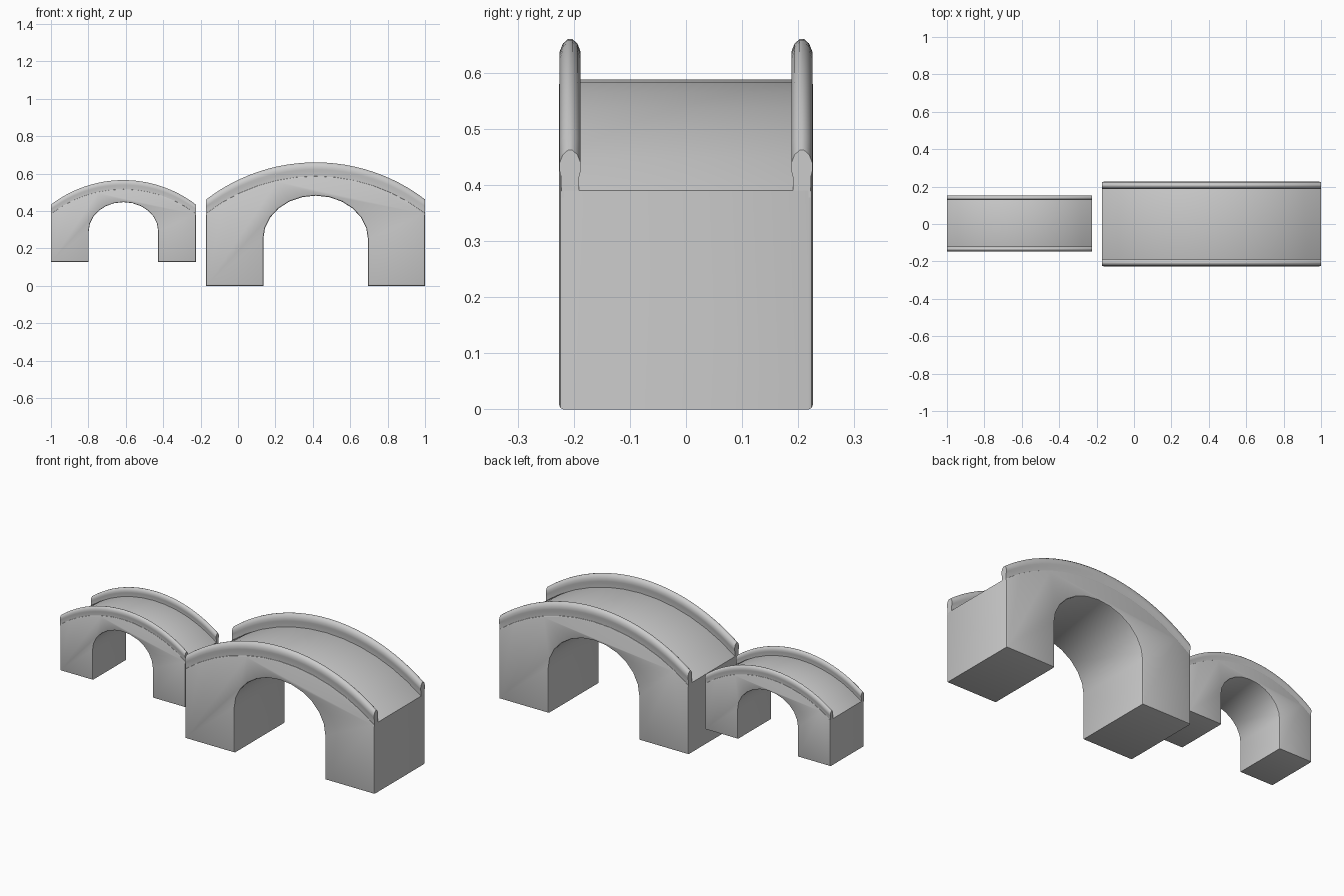
import bpy, bmesh, math
from mathutils import Vector

cube = bpy.data.objects.get("Cube")
if cube:
    bpy.data.objects.remove(cube, do_unlink=True)

stone = bpy.data.materials.new("grey_stone")
stone.use_nodes = True
GREY = (0.6, 0.6, 0.6, 1)
stone.diffuse_color = GREY
stone.node_tree.nodes["Principled BSDF"].inputs["Base Color"].default_value = GREY

HALF_LEN, HALF_DEPTH = 0.585, 0.226
DECK_END, DECK_RISE = 0.39, 0.198
OPEN_HALF, SPRING, OPEN_RISE = 0.28, 0.25, 0.232
STEPS = 12


def deck_arc(steps):
    """Points (x, z) along the circular deck, from left to right."""
    radius = (HALF_LEN ** 2 + DECK_RISE ** 2) / (2 * DECK_RISE)
    sweep = math.asin(HALF_LEN / radius)
    top = DECK_END + DECK_RISE
    pts = []
    for i in range(steps + 1):
        a = sweep * (2 * i / steps - 1)
        pts.append((radius * math.sin(a), top - radius * (1 - math.cos(a))))
    return pts


def finish(bm, name, place, smooth_angle):
    bmesh.ops.recalc_face_normals(bm, faces=bm.faces[:])
    mesh = bpy.data.meshes.new(name)
    bm.to_mesh(mesh)
    bm.free()
    mesh.materials.append(stone)
    obj = bpy.data.objects.new(name, mesh)
    bpy.context.collection.objects.link(obj)
    obj.location, size = place
    obj.scale = (size, size, size)
    bpy.ops.object.select_all(action='DESELECT')
    obj.select_set(True)
    bpy.context.view_layer.objects.active = obj
    bpy.ops.object.shade_smooth_by_angle(angle=math.radians(smooth_angle))


def arch_body(name, place):
    # Outline: over the deck, down the right leg, through the opening, down the left leg
    outline = deck_arc(STEPS) + [(HALF_LEN, 0), (OPEN_HALF, 0)]
    for i in range(STEPS + 1):
        a = math.pi * i / STEPS
        outline.append((OPEN_HALF * math.cos(a), SPRING + OPEN_RISE * math.sin(a)))
    outline += [(-OPEN_HALF, 0), (-HALF_LEN, 0)]
    bm = bmesh.new()
    front = bm.faces.new([bm.verts.new((x, -HALF_DEPTH, z)) for x, z in outline])
    ext = bmesh.ops.extrude_face_region(bm, geom=[front], use_keep_orig=True)
    moved = [g for g in ext["geom"] if isinstance(g, bmesh.types.BMVert)]
    bmesh.ops.translate(bm, verts=moved, vec=Vector((0, 2 * HALF_DEPTH, 0)))
    bmesh.ops.recalc_face_normals(bm, faces=bm.faces[:])
    # Round the rims of the front and back walls
    rims = [e for e in bm.edges if abs(e.verts[0].co.y - e.verts[1].co.y) < 1e-5]
    bmesh.ops.bevel(bm, geom=rims, offset=0.008, segments=2, profile=0.5,
                    affect='EDGES', clamp_overlap=True)
    finish(bm, name, place, 25)


def parapet(name, side, place):
    # Narrow wall with a wider rounded cap, swept along the deck
    half = [(0.0155, -0.012), (0.0155, 0.022), (0.0185, 0.034),
            (0.0185, 0.050), (0.013, 0.064), (0.004, 0.072)]
    section = half + [(-w, h) for w, h in reversed(half)]
    bm = bmesh.new()
    rings = [[bm.verts.new((x, side * 0.2065 + w, z + h)) for w, h in section]
             for x, z in deck_arc(2 * STEPS)]
    n = len(section)
    for a, b in zip(rings, rings[1:]):
        for i in range(n):
            j = (i + 1) % n
            bm.faces.new((a[i], a[j], b[j], b[i]))
    bm.faces.new(rings[0])
    bm.faces.new(rings[-1])
    finish(bm, name, place, 45)


bridges = {"large": ((0.415, 0, 0), 1.0), "small": ((-0.6125, 0.003, 0.128), 0.6625)}
for label, place in bridges.items():
    arch_body(label + "_bridge_arch", place)
    parapet(label + "_bridge_front_parapet", -1, place)
    parapet(label + "_bridge_back_parapet", 1, place)
